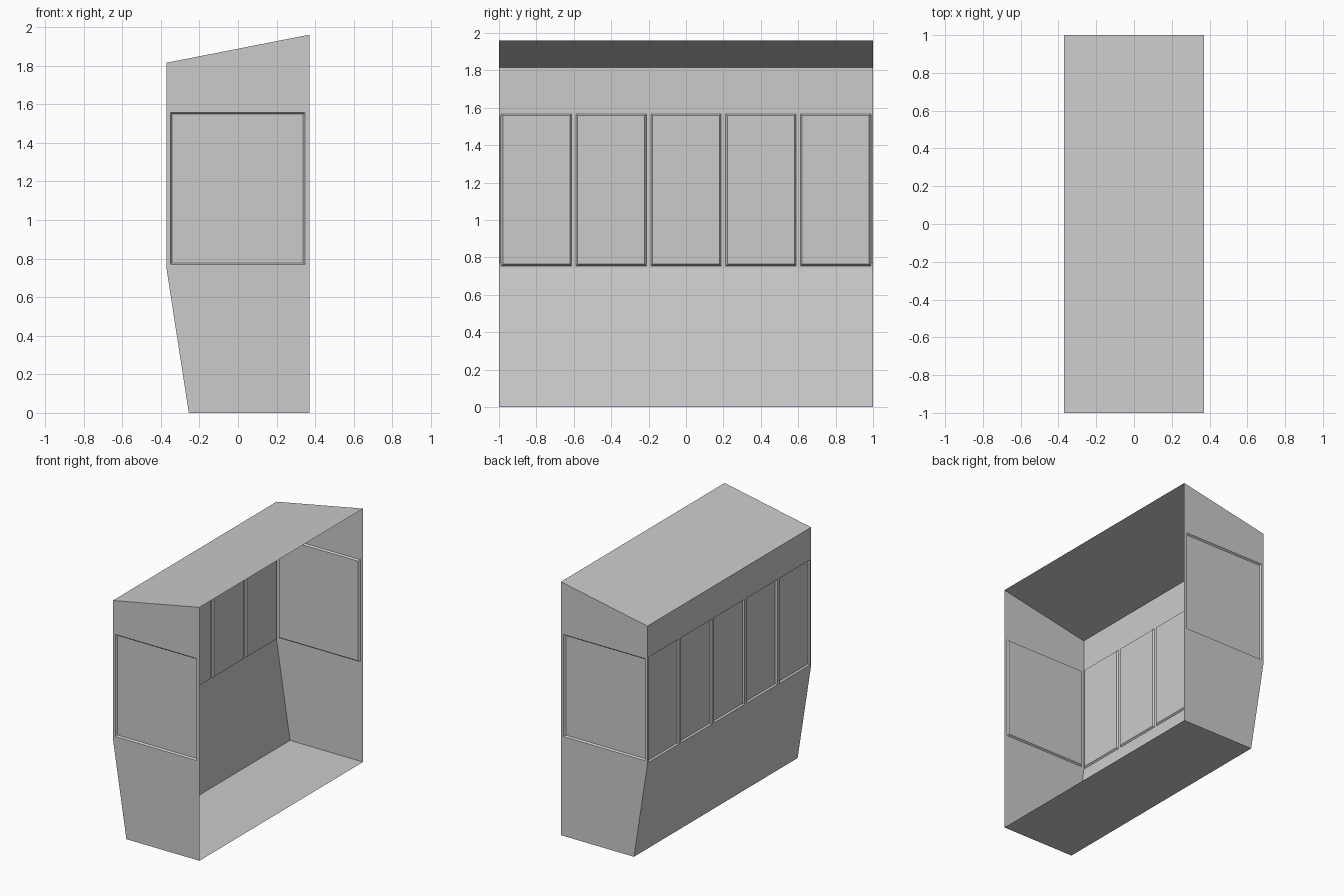
import bpy, bmesh
from mathutils import Vector

if "Cube" in bpy.data.objects:
    bpy.data.objects.remove(bpy.data.objects["Cube"])

# Side profile of the shelter (x, z)
TOP_BACK, TOP_FRONT = (-0.37, 1.815), (0.37, 1.96)
LOW_FRONT, LOW_BACK, KNEE = (0.37, 0.0), (-0.255, 0.0), (-0.37, 0.745)
BEVEL, DEPTH = 0.009, 0.012


def finish(bm, name):
    mesh = bpy.data.meshes.new(name)
    bm.to_mesh(mesh)
    bm.free()
    obj = bpy.data.objects.new(name, mesh)
    bpy.context.collection.objects.link(obj)
    return obj


def add_face(bm, pts, normal):
    face = bm.faces.new([bm.verts.new(p) for p in pts])
    face.normal_update()
    if face.normal.dot(normal) < 0:
        face.normal_flip()


def rect(u0, u1, v0, v1):
    return [(u0, v0), (u1, v0), (u1, v1), (u0, v1)]


def panel(name, outline, windows, place, normal):
    """Flat sheet with window openings, sloped reveals and sunken panes."""
    bm = bmesh.new()
    normal = Vector(normal)

    def loop(pts):
        vs = [bm.verts.new(place(*p)) for p in pts]
        return [bm.edges.new((vs[i], vs[i - 1])) for i in range(len(vs))]

    edges = loop(outline)
    for w in windows:
        edges += loop(rect(*w))
    bmesh.ops.triangle_fill(bm, edges=edges, use_beauty=True, normal=normal)
    for f in bm.faces:
        f.normal_update()
        if f.normal.dot(normal) < 0:
            f.normal_flip()
    for u0, u1, v0, v1 in windows:
        outer = [Vector(place(*p)) for p in rect(u0, u1, v0, v1)]
        inner = [Vector(place(*p)) - normal * DEPTH for p in
                 rect(u0 + BEVEL, u1 - BEVEL, v0 + BEVEL, v1 - BEVEL)]
        add_face(bm, inner, normal)
        for i in range(4):
            add_face(bm, [outer[i - 1], outer[i], inner[i], inner[i - 1]], normal)
    bmesh.ops.remove_doubles(bm, verts=bm.verts, dist=1e-5)
    finish(bm, name)


def strip(name, a, b, normal):
    """Full-length sheet between two profile points."""
    bm = bmesh.new()
    add_face(bm, [(a[0], -1, a[1]), (a[0], 1, a[1]),
                  (b[0], 1, b[1]), (b[0], -1, b[1])], Vector(normal))
    finish(bm, name)


# End walls, each with one wide window
profile = [TOP_BACK, TOP_FRONT, LOW_FRONT, LOW_BACK, KNEE]
for name, s in (("front_end_wall", -1), ("rear_end_wall", 1)):
    panel(name, profile, [(-0.35, 0.346, 0.769, 1.558)],
          lambda x, z, s=s: (x, s, z), (0, s, 0))

# Long upper wall with five windows
panel("upper_long_wall", rect(-1, 1, KNEE[1], TOP_BACK[1]),
      [(0.4 * i - 0.188, 0.4 * i + 0.188, 0.755, 1.568) for i in range(-2, 3)],
      lambda y, z: (-0.37, y, z), (-1, 0, 0))

# Plain sheets: sloping lower wall, floor and roof
strip("lower_long_wall", KNEE, LOW_BACK, (-1, 0, 0))
strip("floor", LOW_BACK, LOW_FRONT, (0, 0, -1))
strip("roof", TOP_BACK, TOP_FRONT, (0, 0, 1))
